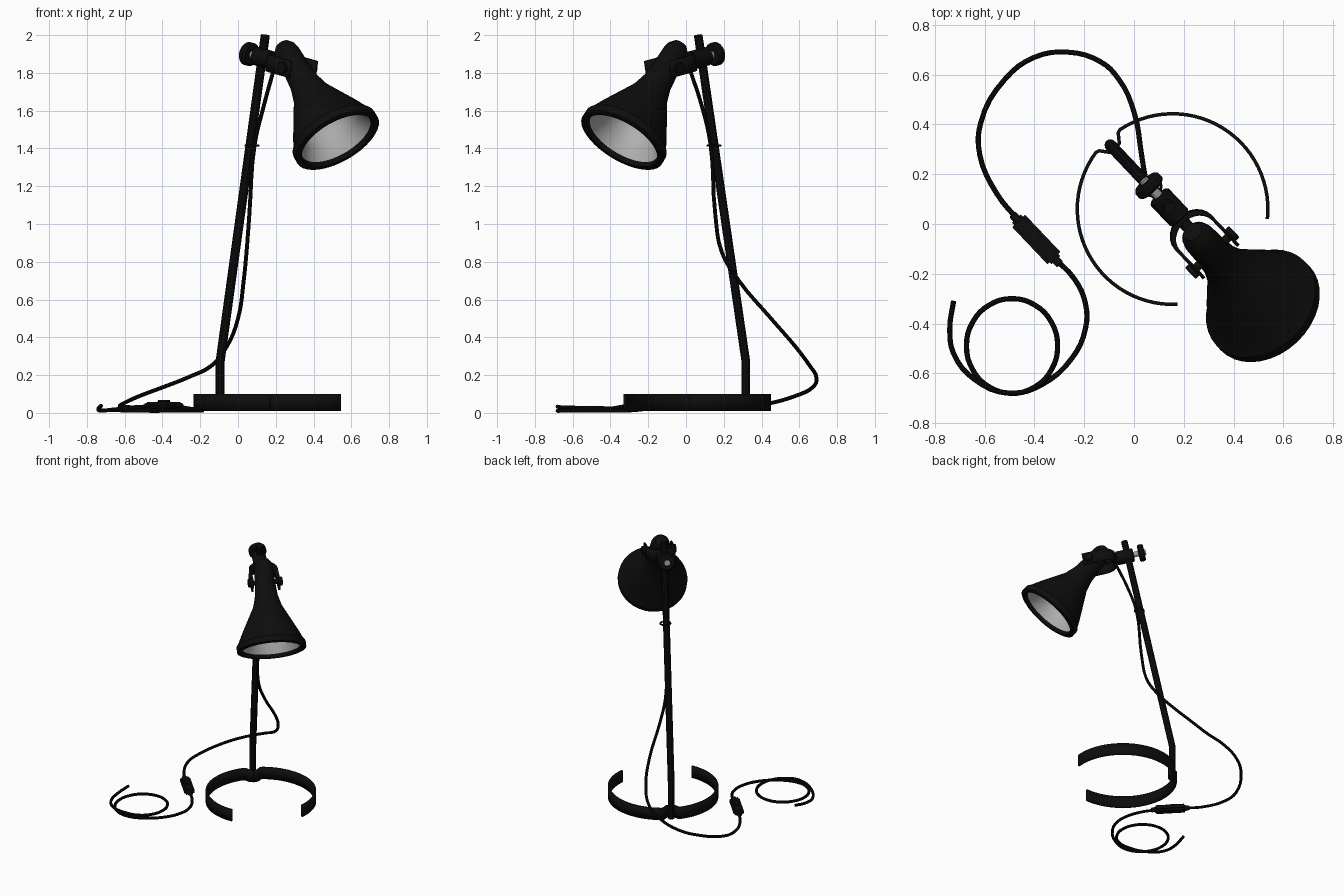
import bpy, bmesh, math
from mathutils import Matrix, Vector

if "Cube" in bpy.data.objects:
    bpy.data.objects.remove(bpy.data.objects["Cube"])

T, R = Matrix.Translation, Matrix.Rotation
rad = math.radians


def material(name, c):
    m = bpy.data.materials.new(name)
    m.diffuse_color = (c, c, c, 1)
    m.use_nodes = True
    m.node_tree.nodes["Principled BSDF"].inputs["Base Color"].default_value = m.diffuse_color
    return m


BLACK = material("black_metal", 0.004)
LIGHT = material("reflector_grey", 0.45)
STEEL = material("steel_grey", 0.35)

# lamp frame: x runs forward from the pole foot, y sideways, z up
LAMP = T((-0.095, 0.317, 0)) @ R(rad(-46.5), 4, 'Z')
HEAD = LAMP @ T((0.325, 0, 1.88)) @ R(rad(11.1), 4, 'Y')
SHADE = LAMP @ T((0.52, 0, 1.90)) @ R(rad(140), 4, 'Y')


def add_mesh(name, bm, mats, matrix):
    bmesh.ops.recalc_face_normals(bm, faces=bm.faces)
    me = bpy.data.meshes.new(name)
    bm.to_mesh(me)
    bm.free()
    for m in mats:
        me.materials.append(m)
    me.transform(matrix)
    ob = bpy.data.objects.new(name, me)
    bpy.context.collection.objects.link(ob)
    return ob


def lathe(name, profile, mats, matrix, switch=999, n=32):
    """Revolve (radius, height) points about z; second material from ring `switch`."""
    bm = bmesh.new()
    rings = [[bm.verts.new((r * math.cos(2 * math.pi * k / n),
                            r * math.sin(2 * math.pi * k / n), h)) for k in range(n)]
             for r, h in profile]
    for i in range(len(rings) - 1):
        for k in range(n):
            j = (k + 1) % n
            f = bm.faces.new((rings[i][k], rings[i][j], rings[i + 1][j], rings[i + 1][k]))
            f.material_index = int(i >= switch)
    bmesh.ops.remove_doubles(bm, verts=bm.verts, dist=1e-5)
    return add_mesh(name, bm, mats, matrix)


def rod(name, p, q, r, mat, matrix=LAMP, bevel=0.0, n=20):
    """Cylinder from p to q, with chamfered ends."""
    p, q = Vector(p), Vector(q)
    L = (q - p).length
    m = matrix @ T(p) @ (q - p).to_track_quat('Z', 'Y').to_matrix().to_4x4()
    prof = [(0, 0), (r - bevel, 0), (r, bevel), (r, L - bevel), (r - bevel, L), (0, L)]
    return lathe(name, prof, [mat], m, n=n)


def strip(name, pts, z0, z1, thick, matrix):
    """Flat metal band following a 2D path."""
    bm = bmesh.new()
    cols = [(bm.verts.new((x, y, z0)), bm.verts.new((x, y, z1))) for x, y in pts]
    for a, b in zip(cols, cols[1:]):
        bm.faces.new((a[0], b[0], b[1], a[1]))
    ob = add_mesh(name, bm, [BLACK], matrix)
    s = ob.modifiers.new("thickness", 'SOLIDIFY')
    s.thickness, s.offset = thick, 0
    return ob


def tube(name, pts, r, matrix=Matrix(), smooth=True, closed=False):
    """Round tube along a path, turned into a mesh."""
    cu = bpy.data.curves.new(name, 'CURVE')
    cu.dimensions, cu.bevel_depth, cu.bevel_resolution = '3D', r, 3
    cu.use_fill_caps, cu.resolution_u = True, 4
    sp = cu.splines.new('BEZIER')
    sp.bezier_points.add(len(pts) - 1)
    for b, p in zip(sp.bezier_points, pts):
        b.co = matrix @ Vector(p)
        b.handle_left_type = b.handle_right_type = 'AUTO' if smooth else 'VECTOR'
    sp.use_cyclic_u = closed
    cu.materials.append(BLACK)
    ob = bpy.data.objects.new(name, cu)
    bpy.context.collection.objects.link(ob)
    bpy.ops.object.select_all(action='DESELECT')
    ob.select_set(True)
    bpy.context.view_layer.objects.active = ob
    bpy.ops.object.convert(target='MESH')


# base: two curved bands that curl in to the pole
def polar(r, deg):
    return r * math.cos(rad(deg)), r * math.sin(rad(deg))


for side, label in ((-1, "right"), (1, "left")):
    arc = [polar(0.383, 133.5 + side * (139.5 - k * 129.5 / 28)) for k in range(29)]
    arc += [polar(0.376, 133.5 + side * 8), polar(0.36, 133.5 + side * 6.5),
            polar(0.34, 133.5 + side * 4.5), polar(0.333, 133.5)]
    strip("base_band_" + label, arc, 0.01, 0.10, 0.014, T((0.155, 0.06, 0)))

# pole with a bend near the foot
tube("pole", [(0, 0, 0.01), (0, 0, 0.27), (0.348, 0, 2.0)], 0.024, LAMP, smooth=False)

# clamp, threaded rod and knob
rod("clamp_block", (-0.045, 0, 0), (0.085, 0, 0), 0.05, BLACK, HEAD, 0.008)
rod("threaded_rod", (-0.135, 0, 0), (-0.03, 0, 0), 0.02, STEEL, HEAD)
rod("clamp_knob", (-0.125, 0, 0), (-0.08, 0, 0), 0.063, BLACK, HEAD, 0.01)
rod("bracket_stem", (0.08, 0, 0), (0.16, 0, 0), 0.025, BLACK, HEAD)

# U-shaped bracket with hinge bolt
u = [(0.32, -0.095)]
u += [(0.17 + 0.08 * math.cos(rad(a)), 0.095 * math.sin(rad(a))) for a in range(270, 89, -15)]
u += [(0.32, 0.095)]
strip("bracket", u, -0.045, 0.045, 0.014, HEAD)
rod("hinge_bolt", (0.275, -0.115, 0), (0.275, 0.115, 0), 0.018, BLACK, HEAD)
for s in (-1, 1):
    rod("hinge_nut", (0.275, s * 0.098, 0), (0.275, s * 0.122, 0), 0.032, BLACK, HEAD, 0.004, 12)

# bell shade, black outside with a grey reflector bowl inside
lathe("shade", [(0, -0.07), (0.04, -0.062), (0.06, -0.035), (0.068, 0), (0.071, 0.1),
                (0.08, 0.2), (0.102, 0.28), (0.138, 0.35), (0.2, 0.47), (0.233, 0.54),
                (0.245, 0.555), (0.246, 0.595), (0.235, 0.6), (0.213, 0.6), (0.205, 0.575),
                (0.165, 0.51), (0.155, 0.45), (0.12, 0.37), (0.07, 0.32), (0, 0.30)],
      [BLACK, LIGHT], SHADE, switch=14, n=36)

# power cable: down the pole, through the switch, into a coil
tube("upper_cable", [(0.19, 0.02, 1.82), (0.135, 0.085, 1.62), (0.088, 0.13, 1.42),
                     (0.06, 0.155, 1.05), (0.045, 0.19, 0.85), (0.03, 0.28, 0.7),
                     (0.0, 0.45, 0.5), (-0.06, 0.58, 0.35), (-0.14, 0.655, 0.25),
                     (-0.26, 0.69, 0.19), (-0.40, 0.67, 0.135), (-0.52, 0.58, 0.09),
                     (-0.615, 0.41, 0.045), (-0.62, 0.28, 0.035), (-0.55, 0.12, 0.03),
                     (-0.46, 0.01, 0.035)], 0.0105)
coil = [(-0.33, -0.13, 0.035), (-0.24, -0.22, 0.02), (-0.195, -0.32, 0.012),
        (-0.195, -0.42, 0.011), (-0.25, -0.54, 0.011), (-0.37, -0.645, 0.011)]
coil += [(-0.49 + 0.183 * math.cos(rad(a)), -0.49 + 0.19 * math.sin(rad(a)),
          0.011 + (270 - a) / 360 * 0.02) for a in range(270, -61, -30)]
coil += [(-0.5, -0.68, 0.033), (-0.64, -0.625, 0.02), (-0.725, -0.52, 0.012),
         (-0.74, -0.42, 0.02), (-0.725, -0.31, 0.038)]
tube("coiled_cable", coil, 0.0105)

# clip holding the cable to the pole
tube("cable_clip", [(0.231 + 0.033 * math.cos(rad(a)) + 0.008, 0.006 + 0.036 * math.sin(rad(a)), 1.415)
                    for a in range(0, 360, 45)], 0.006, LAMP, closed=True)


# inline switch: body, rocker and strain reliefs
def box(name, size, matrix, bevel):
    bm = bmesh.new()
    bmesh.ops.create_cube(bm, size=1, matrix=Matrix.Diagonal((*size, 1)))
    bmesh.ops.bevel(bm, geom=bm.edges[:], offset=bevel, segments=2, affect='EDGES')
    add_mesh(name, bm, [BLACK], matrix)


SW = T((-0.393, -0.062, 0.035)) @ R(rad(-46.5), 4, 'Z')
box("switch_body", (0.23, 0.072, 0.046), SW, 0.012)
box("switch_rocker", (0.08, 0.035, 0.02), SW @ T((0, 0, 0.022)), 0.006)
rod("switch_strain_relief", (-0.14, 0, 0), (0.14, 0, 0), 0.017, BLACK, SW, 0.004, 12)

# smooth shading with sharp edges kept
bpy.ops.object.select_all(action='SELECT')
bpy.context.view_layer.objects.active = bpy.data.objects["shade"]
bpy.ops.object.shade_smooth_by_angle(angle=rad(35))
